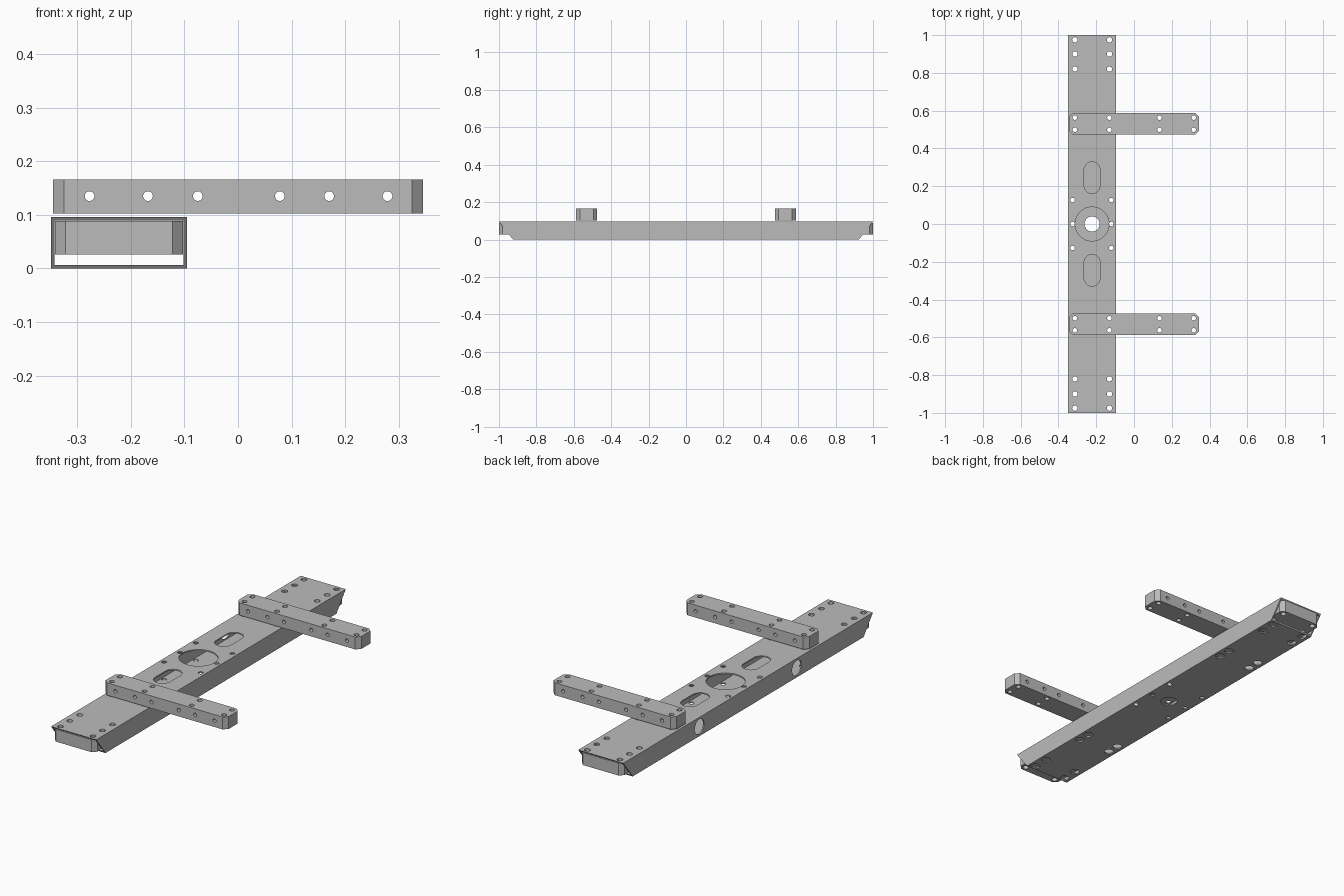
import bpy, bmesh, math
from mathutils import Matrix, Vector

if "Cube" in bpy.data.objects:
    bpy.data.objects.remove(bpy.data.objects["Cube"], do_unlink=True)

steel = bpy.data.materials.new("steel grey")
steel.use_nodes = True
GREY = (0.5, 0.5, 0.5, 1)
steel.diffuse_color = GREY
steel.node_tree.nodes["Principled BSDF"].inputs["Base Color"].default_value = GREY

# Main dimensions
XC, HALF_W, TUBE_H, WALL = -0.222, 0.1265, 0.0957, 0.0065
END_TOP, END_LOW = 1.0, 0.925
HOLE_X = (-0.313, -0.13)
END_Y = (0.82, 0.9, 0.975)
ARM_Y, ARM_HOLE = 0.531, 0.032


def finish(name, bm):
    bmesh.ops.recalc_face_normals(bm, faces=bm.faces)
    mesh = bpy.data.meshes.new(name)
    bm.to_mesh(mesh)
    bm.free()
    mesh.materials.append(steel)
    obj = bpy.data.objects.new(name, mesh)
    bpy.context.collection.objects.link(obj)
    return obj


def prism(bm, outline, z0, z1):
    low = [bm.verts.new((x, y, z0)) for x, y in outline]
    high = [bm.verts.new((x, y, z1)) for x, y in outline]
    bm.faces.new(low[::-1])
    bm.faces.new(high)
    n = len(low)
    for i in range(n):
        j = (i + 1) % n
        bm.faces.new((low[i], low[j], high[j], high[i]))


def drill(bm, centre, r, depth, axis="Z"):
    turn = {"Z": Matrix(), "X": Matrix.Rotation(math.pi / 2, 4, "Y"),
            "Y": Matrix.Rotation(math.pi / 2, 4, "X")}[axis]
    bmesh.ops.create_cone(bm, cap_ends=True, segments=32, radius1=r, radius2=r,
                          depth=depth, matrix=Matrix.Translation(Vector(centre)) @ turn)


def cut(obj, bm):
    cutter = finish("cutter", bm)
    cutter.hide_render = True
    mod = obj.modifiers.new("holes", "BOOLEAN")
    mod.operation, mod.solver, mod.object = "DIFFERENCE", "EXACT", cutter
    select(obj)
    bpy.ops.object.modifier_apply(modifier=mod.name)
    bpy.data.objects.remove(cutter, do_unlink=True)
    bpy.ops.object.shade_smooth_by_angle(angle=math.radians(30))


def select(obj):
    bpy.ops.object.select_all(action="DESELECT")
    obj.select_set(True)
    bpy.context.view_layer.objects.active = obj


def chamfered(x0, x1, y0, y1, c, both=True):
    # Outline chamfered at the y1 end, or at all four corners
    d = c if both else 0
    pts = [(x1, y1 - c), (x1 - c, y1), (x0 + c, y1), (x0, y1 - c)]
    return pts + ([(x0, y0 + d), (x0 + d, y0), (x1 - d, y0), (x1, y0 + d)]
                  if both else [(x0, y0), (x1, y0)])


# Hollow rectangular beam with slanted ends
bm = bmesh.new()
rings = []
for side in (-1, 1):
    for inset in (0, WALL):
        ring = []
        for sx, top in ((-1, 0), (1, 0), (1, 1), (-1, 1)):
            z = TUBE_H - inset if top else inset
            y = side * (END_LOW + (END_TOP - END_LOW) * z / TUBE_H)
            ring.append(bm.verts.new((XC + sx * (HALF_W - inset), y, z)))
        rings.append(ring)
front_out, front_in, back_out, back_in = rings
for a, b in ((front_out, front_in), (back_out, back_in),
             (front_out, back_out), (front_in, back_in)):
    for i in range(4):
        j = (i + 1) % 4
        bm.faces.new((a[i], a[j], b[j], b[i]))
beam = finish("beam", bm)

# Beam openings: bore, slots, side ports and screw holes
bm = bmesh.new()
drill(bm, (XC, 0, TUBE_H), 0.09, 0.04)
drill(bm, (XC, 0, 0), 0.04, 0.04)
for s in (-1, 1):
    slot = []
    for half, start in ((1, 0), (-1, math.pi)):
        for k in range(17):
            a = start + math.pi * k / 16
            slot.append((XC + 0.042 * math.cos(a),
                         s * 0.245 + half * 0.042 + 0.042 * math.sin(a)))
    prism(bm, slot, TUBE_H - 0.02, TUBE_H + 0.02)
    drill(bm, (XC - HALF_W, s * 0.39, TUBE_H / 2), 0.038, 0.04, "X")
    for x in HOLE_X:
        ys = END_Y + (ARM_Y - ARM_HOLE, ARM_Y + ARM_HOLE)
        for y in ys:
            drill(bm, (x, s * y, TUBE_H), 0.014, 0.03)
            if y < END_LOW:
                drill(bm, (x, s * y, 0), 0.022, 0.03)
for x in (-0.325, -0.12):
    for y in (-0.127, 0, 0.127):
        for z in (0, TUBE_H):
            drill(bm, (x, y, z), 0.012, 0.03)
cut(beam, bm)

for s, where in ((-1, "front"), (1, "back")):
    # Chamfered block plugged into the beam end
    w = HALF_W - WALL - 0.0005
    outline = chamfered(XC - w, XC + w, 0.78, 1.0, 0.02, both=False)
    bm = bmesh.new()
    prism(bm, [(x, s * y) for x, y in outline], 0.026, TUBE_H - WALL - 0.0005)
    block = finish(where + "_end_block", bm)
    bm = bmesh.new()
    for x in HOLE_X:
        for y in END_Y:
            drill(bm, (x, s * y, 0.06), 0.014, 0.12)
    cut(block, bm)

    # Cross arm with vertical and horizontal holes
    bm = bmesh.new()
    prism(bm, chamfered(-0.345, 0.345, s * ARM_Y - 0.056, s * ARM_Y + 0.056, 0.02),
          0.103, 0.166)
    arm = finish(where + "_cross_arm", bm)
    bm = bmesh.new()
    for x in HOLE_X + (0.135, 0.316):
        for d in (-ARM_HOLE, ARM_HOLE):
            drill(bm, (x, s * ARM_Y + d, 0.135), 0.012, 0.12)
    for x in (-0.277, -0.168, -0.075, 0.078, 0.17, 0.279):
        drill(bm, (x, s * ARM_Y, 0.135), 0.009, 0.2, "Y")
    cut(arm, bm)
